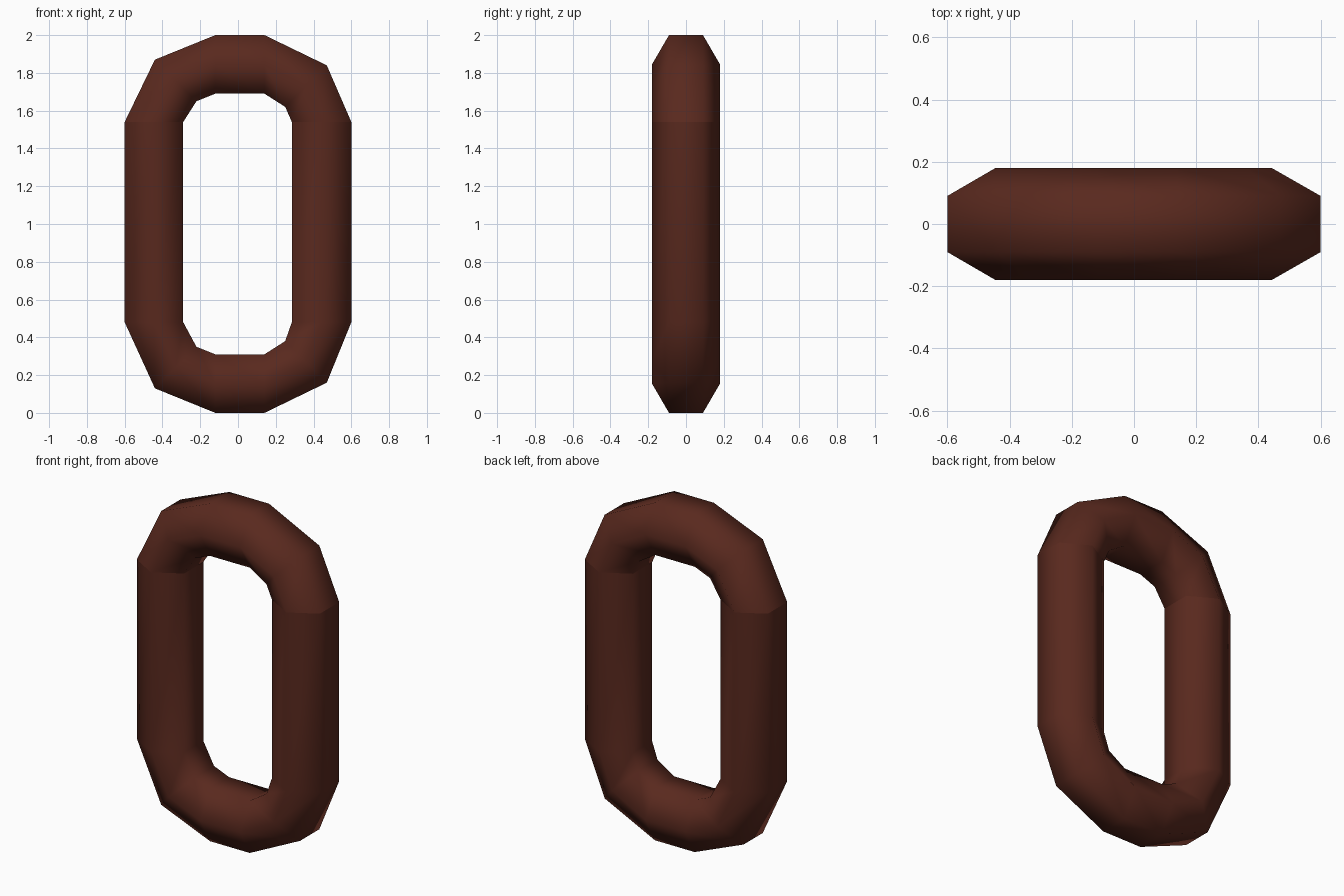
import bpy, bmesh

if "Cube" in bpy.data.objects:
    bpy.data.objects.remove(bpy.data.objects["Cube"])

# Upper arc stations, right to left: outer (x, z) and inner (x, z) of the bar
ARC = [((0.60, 1.54), (0.285, 1.54)),
       ((0.47, 1.84), (0.25, 1.62)),
       ((0.14, 2.00), (0.14, 1.69)),
       ((-0.12, 2.00), (-0.12, 1.69)),
       ((-0.44, 1.87), (-0.22, 1.65)),
       ((-0.60, 1.54), (-0.29, 1.54))]


def flip(p):
    # Mirror to the lower arc, which starts at a slightly different height
    return (p[0], 0.48 if p[1] == 1.54 else 2.0 - p[1])


stations = ARC + [(flip(o), flip(i)) for o, i in reversed(ARC)]

# Hexagonal cross-section: (blend from outer to inner, y)
SECTION = [(0, -0.09), (0, 0.09), (0.5, 0.18), (1, 0.09), (1, -0.09), (0.5, -0.18)]

# Chain link: sweep the hexagon round the closed loop
bm = bmesh.new()
rings = []
for (ox, oz), (ix, iz) in stations:
    rings.append([bm.verts.new((ox + (ix - ox) * t, y, oz + (iz - oz) * t))
                  for t, y in SECTION])
n, m = len(rings), len(SECTION)
for i in range(n):
    a, b = rings[i], rings[(i + 1) % n]
    for j in range(m):
        k = (j + 1) % m
        f = bm.faces.new((a[j], a[k], b[k], b[j]))
        f.smooth = True
bmesh.ops.recalc_face_normals(bm, faces=bm.faces[:])

# Hard seams where the upper arc meets the straight sides
for r in (rings[0], rings[5]):
    for j in range(m):
        bm.edges.get((r[j], r[(j + 1) % m])).smooth = False

mesh = bpy.data.meshes.new("chain_link")
bm.to_mesh(mesh)
bm.free()
link = bpy.data.objects.new("chain_link", mesh)
bpy.context.collection.objects.link(link)

# Rusty brown
mat = bpy.data.materials.new("rust_brown")
mat.diffuse_color = (0.10, 0.022, 0.013, 1.0)
mat.use_nodes = True
mat.node_tree.nodes["Principled BSDF"].inputs["Base Color"].default_value = mat.diffuse_color
mesh.materials.append(mat)
